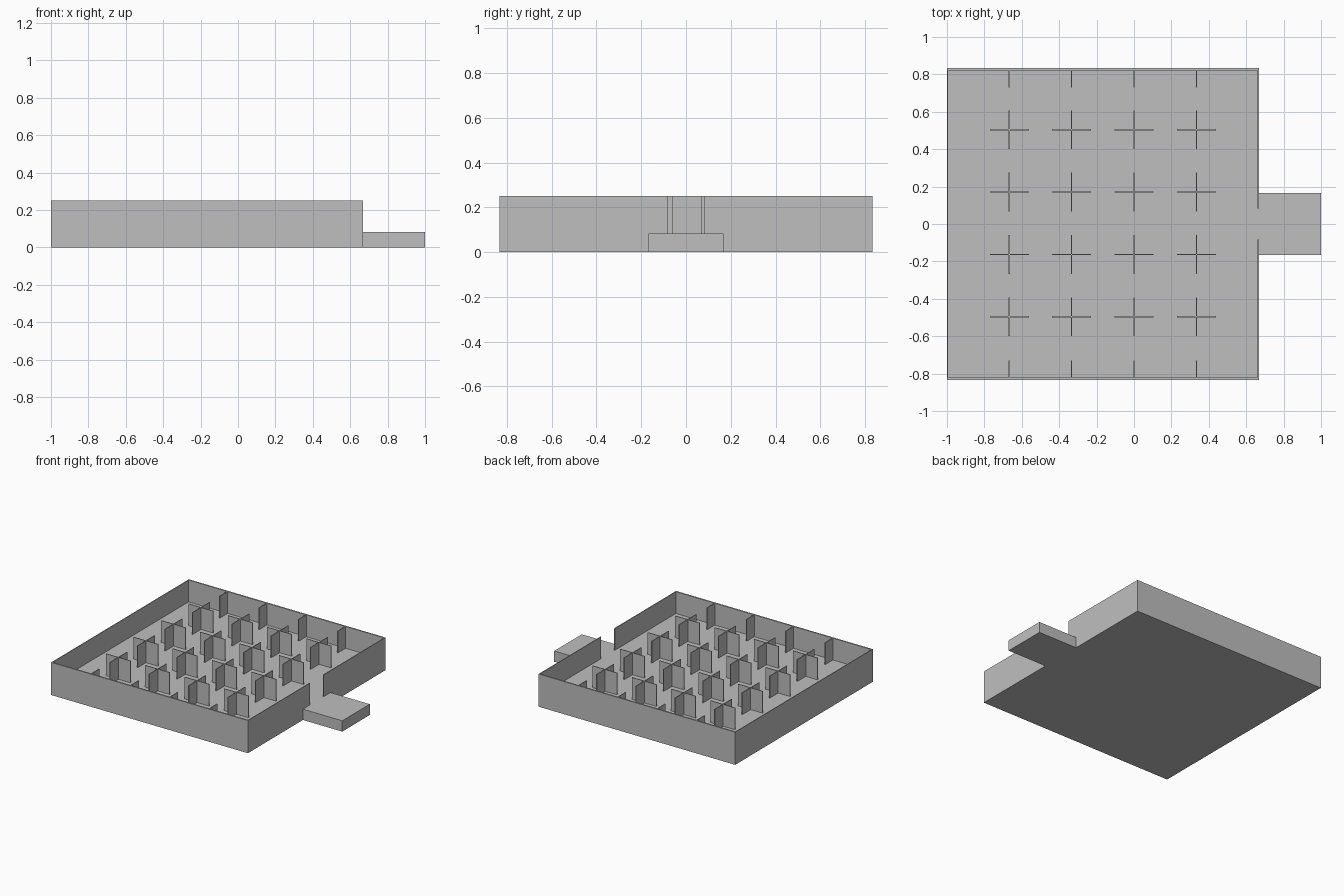
import bpy
import bmesh

if "Cube" in bpy.data.objects:
    bpy.data.objects.remove(bpy.data.objects["Cube"])

FLOOR, TOP = 0.083, 0.25
LEFT, RIGHT, HALF = -1.0, 0.667, 0.833
PITCH, ARM = 1 / 3, 0.104
END_WALL, SIDE_WALL, PANEL = 0.006, 0.011, 0.003   # PANEL is half a thickness

grey = bpy.data.materials.new("light_grey")
grey.use_nodes = True
grey.diffuse_color = (0.52, 0.52, 0.52, 1)
grey.node_tree.nodes["Principled BSDF"].inputs["Base Color"].default_value = grey.diffuse_color


def prism(name, outline, bottom, top):
    """Extrude a flat outline upwards into a solid."""
    bm = bmesh.new()
    face = bm.faces.new([bm.verts.new((x, y, bottom)) for x, y in outline])
    extruded = bmesh.ops.extrude_face_region(bm, geom=[face], use_keep_orig=True)
    for item in extruded["geom"]:
        if isinstance(item, bmesh.types.BMVert):
            item.co.z = top
    bmesh.ops.recalc_face_normals(bm, faces=bm.faces)
    mesh = bpy.data.meshes.new(name)
    bm.to_mesh(mesh)
    bm.free()
    mesh.materials.append(grey)
    obj = bpy.data.objects.new(name, mesh)
    bpy.context.collection.objects.link(obj)
    return obj


def box(name, x0, x1, y0, y1, z0, z1):
    return prism(name, [(x0, y0), (x1, y0), (x1, y1), (x0, y1)], z0, z1)


def cut(target, cutter):
    """Subtract the cutter from the target and discard it."""
    mod = target.modifiers.new("cut", "BOOLEAN")
    mod.operation = "DIFFERENCE"
    mod.solver = "EXACT"
    mod.object = cutter
    cutter.hide_render = True
    bpy.context.view_layer.objects.active = target
    bpy.ops.object.modifier_apply(modifier=mod.name)
    bpy.data.objects.remove(cutter)


# Open tray: thick floor, thin walls, doorway in one end
tray = box("tray", LEFT, RIGHT, -HALF, HALF, 0, TOP)
inner = HALF - SIDE_WALL
cut(tray, box("cavity", LEFT + END_WALL, RIGHT - END_WALL, -inner, inner, FLOOR, 0.4))
cut(tray, box("doorway", RIGHT - 0.1, RIGHT + 0.1, -PITCH / 4, PITCH / 4, FLOOR, 0.4))

# Entrance step outside the doorway
box("entrance_step", RIGHT, 1, -PITCH / 2, PITCH / 2, 0, FLOOR)

# Cross-shaped partitions on a square grid, with stubs on the long walls
for i in range(4):
    x = (i - 2) * PITCH
    for j in range(4):
        y = (j - 1.5) * PITCH + 0.004
        t, a = PANEL, ARM
        quarter = [(a, -t), (a, t), (t, t)]
        plus = []
        for _ in range(4):
            plus += quarter
            quarter = [(-v, u) for u, v in quarter]
        prism(f"cross_partition_{i}_{j}", [(x + u, y + v) for u, v in plus], FLOOR, TOP)
    for side, name in ((-1, "front"), (1, "back")):
        ends = sorted((side * inner, side * (HALF - ARM)))
        box(f"{name}_wall_stub_{i}", x - PANEL, x + PANEL, *ends, FLOOR, TOP)
